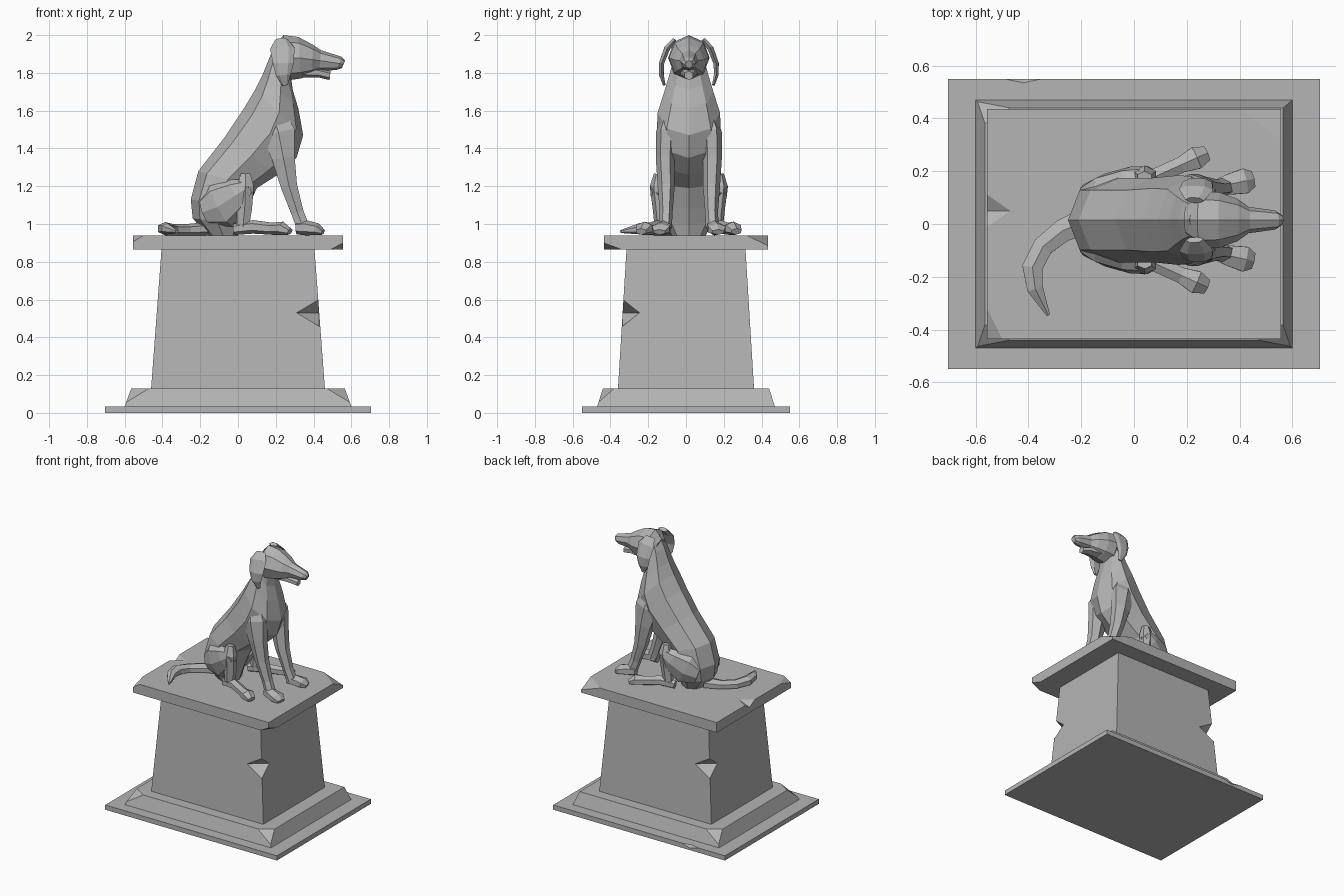
import bpy, bmesh, math
from mathutils import Vector

cube = bpy.data.objects.get("Cube")
if cube:
    bpy.data.objects.remove(cube, do_unlink=True)

GREY = (0.46, 0.46, 0.46, 1)
stone = bpy.data.materials.new("grey_stone")
stone.use_nodes = True
stone.diffuse_color = GREY
bsdf = next(n for n in stone.node_tree.nodes if n.type == 'BSDF_PRINCIPLED')
bsdf.inputs["Base Color"].default_value = GREY
bsdf.inputs["Roughness"].default_value = 0.9

MID = 0.015  # sideways centre of the dog


def finish(name, bm):
    bmesh.ops.recalc_face_normals(bm, faces=bm.faces)
    mesh = bpy.data.meshes.new(name)
    bm.to_mesh(mesh)
    bm.free()
    mesh.materials.append(stone)
    obj = bpy.data.objects.new(name, mesh)
    bpy.context.collection.objects.link(obj)
    return obj


def skin(name, rings):
    """Join rings of points into a closed, faceted skin."""
    bm = bmesh.new()
    loops = [[bm.verts.new(p) for p in ring] for ring in rings]
    n = len(loops[0])
    for low, high in zip(loops, loops[1:]):
        for i in range(n):
            j = (i + 1) % n
            bm.faces.new((low[i], low[j], high[j], high[i]))
    bm.faces.new(loops[0])
    bm.faces.new(loops[-1])
    return finish(name, bm)


def oval(centre, a, b, sides):
    angles = [math.tau * i / sides for i in range(sides)]
    return [centre + a * math.cos(t) + b * math.sin(t) for t in angles]


def trunk(name, sections, sides=8):
    """Sections: upper x, z, lower x, z, half width."""
    rings = []
    for x0, z0, x1, z1, w in sections:
        top, low = Vector((x0, MID, z0)), Vector((x1, MID, z1))
        rings.append(oval((top + low) / 2, (top - low) / 2, Vector((0, w, 0)), sides))
    return skin(name, rings)


def limb(name, points, ref, side=1, sides=6):
    """Points: x, sideways, z, radius along ref, radius across it."""
    spine = [Vector((p[0], MID + side * p[1], p[2])) for p in points]
    rings = []
    for i, p in enumerate(points):
        t = (spine[min(i + 1, len(spine) - 1)] - spine[max(i - 1, 0)]).normalized()
        a = (Vector(ref) - t * t.dot(Vector(ref))).normalized()
        rings.append(oval(spine[i], a * p[3], t.cross(a) * p[4], sides))
    return skin(name, rings)


def block(name, x0, y0, z0, x1, y1, z1):
    corners = [(-1, -1), (1, -1), (1, 1), (-1, 1)]
    return skin(name, [[(sx * x, sy * y, z) for sx, sy in corners]
                       for x, y, z in ((x0, y0, z0), (x1, y1, z1))])


def chip(obj, p, q, r):
    """Slice a corner off along the plane through three points."""
    p, q, r = Vector(p), Vector(q), Vector(r)
    no = (q - p).cross(r - p).normalized()
    centre = sum((v.co for v in obj.data.vertices), Vector()) / len(obj.data.vertices)
    if no.dot(p - centre) < 0:
        no = -no
    bm = bmesh.new()
    bm.from_mesh(obj.data)
    bmesh.ops.bisect_plane(bm, geom=bm.verts[:] + bm.edges[:] + bm.faces[:],
                           plane_co=p, plane_no=no, clear_outer=True)
    bmesh.ops.holes_fill(bm, edges=[e for e in bm.edges if e.is_boundary], sides=0)
    bmesh.ops.recalc_face_normals(bm, faces=bm.faces)
    bm.to_mesh(obj.data)
    bm.free()


def notch(obj, centre, size):
    """Knock out an eight-faced dent."""
    x, y, z = centre
    a, b, h = size
    bm = bmesh.new()
    belt = [bm.verts.new(v) for v in ((x + a, y, z), (x, y + b, z), (x - a, y, z), (x, y - b, z))]
    for tip in (bm.verts.new((x, y, z + h)), bm.verts.new((x, y, z - h))):
        for i in range(4):
            bm.faces.new((belt[i], belt[(i + 1) % 4], tip))
    cutter = finish("dent_cutter", bm)
    cutter.hide_render = True
    mod = obj.modifiers.new("dent", 'BOOLEAN')
    mod.operation, mod.object, mod.solver = 'DIFFERENCE', cutter, 'EXACT'
    graph = bpy.context.evaluated_depsgraph_get()
    obj.data = bpy.data.meshes.new_from_object(obj.evaluated_get(graph))
    obj.modifiers.clear()
    bpy.data.objects.remove(cutter, do_unlink=True)


# Pedestal
base = block("base_slab", 0.705, 0.55, 0, 0.705, 0.55, 0.035)
notch(base, (-0.42, 0.55, 0.035), (0.07, 0.015, 0.02))

plinth = block("plinth", 0.60, 0.47, 0.035, 0.565, 0.44, 0.13)
for sx, sy in ((-1, -1), (1, -1), (-1, 1)):
    chip(plinth, (sx * 0.47, sy * 0.44, 0.13), (sx * 0.565, sy * 0.38, 0.13),
         (sx * 0.593, sy * 0.464, 0.055))

shaft = block("shaft", 0.46, 0.36, 0.13, 0.405, 0.315, 0.865)
for s in (1, -1):
    notch(shaft, (s * 0.43, -s * 0.336, 0.53), (0.12, 0.09, 0.075))

plate = block("top_plate", 0.557, 0.435, 0.865, 0.557, 0.435, 0.94)
chip(plate, (0.40, 0.435, 0.94), (0.557, 0.32, 0.94), (0.557, 0.435, 0.885))
chip(plate, (-0.50, -0.435, 0.94), (-0.557, -0.32, 0.94), (-0.557, -0.435, 0.905))
chip(plate, (0.49, -0.435, 0.865), (0.557, -0.34, 0.865), (0.557, -0.435, 0.9))
notch(plate, (-0.557, 0.05, 0.945), (0.10, 0.07, 0.04))

# Body and neck
trunk("body", [
    (-0.16, 0.94, 0.00, 0.94, 0.09),
    (-0.24, 1.03, 0.02, 1.00, 0.13),
    (-0.25, 1.13, 0.05, 1.08, 0.16),
    (-0.21, 1.28, 0.10, 1.19, 0.16),
    (-0.07, 1.46, 0.21, 1.26, 0.16),
    (0.03, 1.61, 0.31, 1.35, 0.17),
    (0.09, 1.71, 0.345, 1.47, 0.165),
    (0.13, 1.79, 0.32, 1.61, 0.13),
    (0.17, 1.89, 0.29, 1.71, 0.10),
    (0.21, 1.97, 0.28, 1.78, 0.08)])

# Head
trunk("head", [
    (0.19, 1.94, 0.21, 1.82, 0.06),
    (0.24, 2.00, 0.26, 1.76, 0.11),
    (0.32, 1.99, 0.33, 1.77, 0.105),
    (0.395, 1.95, 0.39, 1.79, 0.08),
    (0.44, 1.92, 0.43, 1.81, 0.05),
    (0.55, 1.885, 0.52, 1.815, 0.036),
    (0.567, 1.865, 0.55, 1.825, 0.02)])
trunk("lower_jaw", [
    (0.34, 1.84, 0.34, 1.775, 0.055),
    (0.43, 1.825, 0.43, 1.775, 0.04),
    (0.49, 1.81, 0.485, 1.762, 0.025)], 6)

# Ears and legs, one of each per side
for side, word in ((1, "left"), (-1, "right")):
    limb(word + "_ear", [
        (0.23, 0.075, 1.975, 0.035, 0.015),
        (0.235, 0.115, 1.93, 0.065, 0.018),
        (0.24, 0.145, 1.85, 0.055, 0.016),
        (0.24, 0.145, 1.79, 0.04, 0.014),
        (0.25, 0.13, 1.735, 0.015, 0.008)], (1, 0, 0), side)
    limb(word + "_front_leg", [
        (0.18, 0.09, 1.60, 0.04, 0.07),
        (0.215, 0.12, 1.48, 0.055, 0.10),
        (0.24, 0.125, 1.35, 0.05, 0.07),
        (0.27, 0.12, 1.20, 0.045, 0.05),
        (0.315, 0.12, 1.06, 0.034, 0.038),
        (0.345, 0.125, 0.98, 0.035, 0.04)], (0, 1, 0), side)
    limb(word + "_front_paw", [
        (0.31, 0.125, 0.98, 0.035, 0.03),
        (0.36, 0.135, 0.98, 0.04, 0.045),
        (0.42, 0.148, 0.972, 0.032, 0.055),
        (0.45, 0.155, 0.957, 0.016, 0.035)], (0, 0, 1), side)
    limb(word + "_thigh", [
        (-0.17, 0.08, 1.07, 0.06, 0.08),
        (-0.09, 0.115, 1.10, 0.065, 0.13),
        (0.00, 0.15, 1.16, 0.055, 0.09),
        (0.06, 0.165, 1.20, 0.04, 0.045)], (0, 1, 0), side, 8)
    limb(word + "_shin", [
        (0.04, 0.16, 1.265, 0.025, 0.03),
        (0.04, 0.165, 1.20, 0.042, 0.05),
        (0.035, 0.155, 1.08, 0.036, 0.045),
        (0.025, 0.15, 0.97, 0.03, 0.035)], (0, 1, 0), side)
    limb(word + "_hind_paw", [
        (-0.02, 0.14, 0.972, 0.03, 0.03),
        (0.08, 0.165, 0.985, 0.036, 0.035),
        (0.18, 0.21, 0.975, 0.032, 0.035),
        (0.235, 0.235, 0.977, 0.036, 0.05),
        (0.275, 0.252, 0.96, 0.018, 0.032)], (0, 0, 1), side)

# Tail lying curled on the plate
limb("tail", [
    (-0.17, 0.0, 0.975, 0.035, 0.06),
    (-0.27, -0.04, 0.97, 0.03, 0.05),
    (-0.345, -0.10, 0.97, 0.03, 0.045),
    (-0.385, -0.18, 0.975, 0.035, 0.045),
    (-0.375, -0.26, 0.975, 0.03, 0.035),
    (-0.325, -0.36, 0.96, 0.008, 0.008)], (0, 0, 1))
